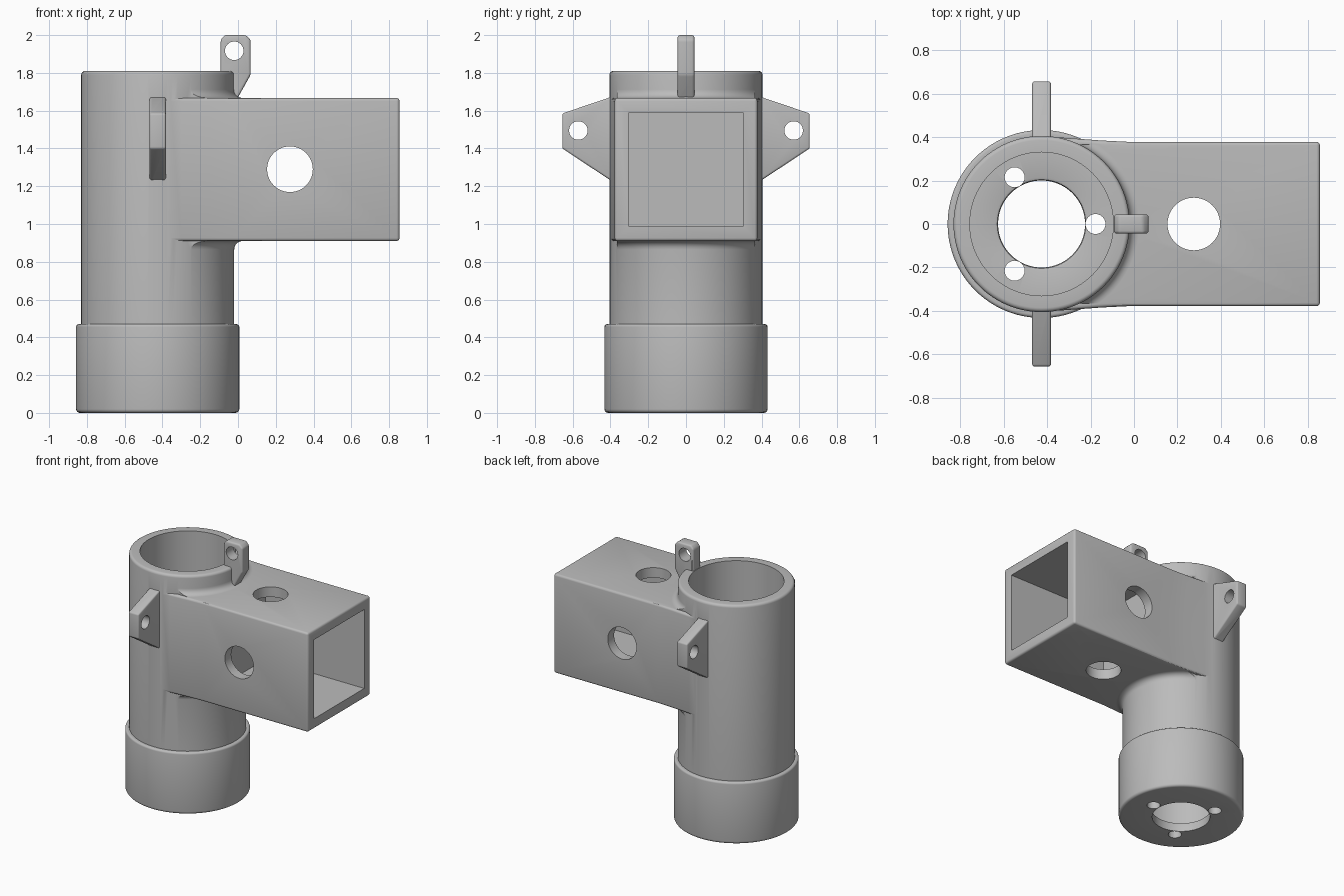
import bpy, bmesh, math
from mathutils import Matrix, Vector

if "Cube" in bpy.data.objects:
    bpy.data.objects.remove(bpy.data.objects["Cube"], do_unlink=True)

CX = -0.425                      # axis of the upright tube
R_TUBE, R_COLLAR, R_BORE = 0.405, 0.432, 0.33
BOX_LOW, BOX_TOP = 0.91, 1.667

grey = bpy.data.materials.new("plain grey")
grey.use_nodes = True
grey.diffuse_color = (0.5, 0.5, 0.5, 1)
grey.node_tree.nodes["Principled BSDF"].inputs["Base Color"].default_value = grey.diffuse_color


def finish(name, bm):
    bmesh.ops.recalc_face_normals(bm, faces=bm.faces)
    mesh = bpy.data.meshes.new(name)
    bm.to_mesh(mesh)
    bm.free()
    mesh.materials.append(grey)
    obj = bpy.data.objects.new(name, mesh)
    bpy.context.collection.objects.link(obj)
    return obj


def apply(obj, mod):
    bpy.context.view_layer.objects.active = obj
    bpy.ops.object.modifier_apply(modifier=mod.name)


def combine(obj, other, operation):
    mod = obj.modifiers.new("join", 'BOOLEAN')
    mod.object, mod.operation, mod.solver = other, operation, 'EXACT'
    apply(obj, mod)
    bpy.data.objects.remove(other, do_unlink=True)


def lathe(name, profile, steps=96):
    """Revolve a closed (radius, z) outline about the tube axis."""
    bm = bmesh.new()
    rings = []
    for i in range(steps):
        a = math.tau * i / steps
        rings.append([bm.verts.new((CX + r * math.cos(a), r * math.sin(a), z)) for r, z in profile])
    n = len(profile)
    for i in range(steps):
        a, b = rings[i], rings[(i + 1) % steps]
        for j in range(n):
            k = (j + 1) % n
            bm.faces.new((a[j], b[j], b[k], a[k]))
    return finish(name, bm)


def prism(name, points, direction, bevel=0.0):
    """Extrude a flat outline, then round its edges."""
    bm = bmesh.new()
    face = bm.faces.new([bm.verts.new(p) for p in points])
    out = bmesh.ops.extrude_face_region(bm, geom=[face])["geom"]
    moved = [v for v in out if isinstance(v, bmesh.types.BMVert)]
    bmesh.ops.translate(bm, verts=moved, vec=direction)
    obj = finish(name, bm)
    if bevel:
        mod = obj.modifiers.new("round", 'BEVEL')
        mod.width, mod.segments, mod.limit_method = bevel, 3, 'ANGLE'
        mod.angle_limit = math.radians(25)
        apply(obj, mod)
    return obj


def block(name, x, y, z):
    base = [(x[0], y[0], z[0]), (x[1], y[0], z[0]), (x[1], y[1], z[0]), (x[0], y[1], z[0])]
    return prism(name, base, (0, 0, z[1] - z[0]))


def drill(obj, centre, axis, radius, length, sides=48):
    bm = bmesh.new()
    turn = Vector((0, 0, 1)).rotation_difference(Vector(axis)).to_matrix().to_4x4()
    bmesh.ops.create_cone(bm, cap_ends=True, segments=sides, radius1=radius, radius2=radius,
                          depth=length, matrix=Matrix.Translation(centre) @ turn)
    combine(obj, finish("drill", bm), 'DIFFERENCE')


def round_corner(r, z, size, up):
    """Arc for an outer top (up=1) or bottom (up=-1) edge of a lathe outline."""
    arc = [(r - size + size * math.cos(t), z + up * (size * math.sin(t) - size))
           for t in (math.pi / 8 * i for i in range(5))]
    return arc if up > 0 else arc[::-1]


# Upright tube with a wider foot collar and a holed floor
FLOOR = 0.07
profile = [(0.2, 0)] + round_corner(R_COLLAR, 0, 0.02, -1) + round_corner(R_COLLAR, 0.47, 0.015, 1)
profile += [(R_TUBE, 0.47)] + round_corner(R_TUBE, 1.81, 0.02, 1)
profile += [(R_BORE, 1.81), (R_BORE, FLOOR), (0.215, FLOOR), (0.204, FLOOR - 0.004), (0.2, FLOOR - 0.015)]
body = lathe("tube_bracket", profile)

# Square side arm, flaring slightly into the tube
half = [(-0.40, 0.402), (-0.30, 0.395), (-0.15, 0.384), (-0.03, 0.378), (0.855, 0.378)]
outline = [(x, -y, BOX_LOW) for x, y in half] + [(x, y, BOX_LOW) for x, y in reversed(half)]
arm = prism("side_arm", outline, (0, 0, BOX_TOP - BOX_LOW), 0.016)

# Curved fillets where the arm meets the tube, above and below
for z, up in ((BOX_TOP, 1), (BOX_LOW, -1)):
    h = 0.045
    curve = [(R_TUBE + h - h * math.sin(t), z + up * (h - h * math.cos(t)))
             for t in (math.pi / 10 * i for i in range(6))]
    sunk = z - up * 0.03
    ring = lathe("fillet", [(R_TUBE - 0.03, sunk), (R_TUBE + h, sunk)] + curve + [(R_TUBE - 0.03, z + up * h)])
    combine(ring, block("clip", (-0.4, 0.4), (-0.366, 0.366), (z - 0.1, z + 0.1)), 'INTERSECT')
    combine(arm, ring, 'UNION')

# Keep the arm outside the bore before joining
drill(arm, (CX, 0, 1.2), (0, 0, 1), 0.37, 2, 96)
combine(body, arm, 'UNION')

# Two side lugs
for s in (-1, 1):
    shape = [(0.36, 1.685), (0.655, 1.585), (0.655, 1.40), (0.36, 1.205)]
    lug = prism("side_lug", [(CX - 0.043, s * y, z) for y, z in shape], (0.086, 0, 0), 0.01)
    drill(lug, (CX, s * 0.57, 1.495), (1, 0, 0), 0.049, 0.4, 32)
    combine(body, lug, 'UNION')

# Top lug standing on the rim
shape = [(-0.092, 1.6), (-0.092, 1.975), (-0.07, 2.0), (0.042, 2.0), (0.067, 1.975),
         (0.067, 1.79), (0.0, 1.67), (-0.03, 1.6)]
lug = prism("top_lug", [(x, -0.044, z) for x, z in shape], (0, 0.088, 0), 0.012)
drill(lug, (-0.02, 0, 1.917), (0, 1, 0), 0.049, 0.4, 32)
combine(body, lug, 'UNION')

# Hollow pocket in the arm and its cross holes
combine(body, block("pocket", (0.02, 1.0), (-0.302, 0.302), (0.988, 1.59)), 'DIFFERENCE')
drill(body, (0.275, 0, 1.29), (0, 1, 0), 0.121, 1)
drill(body, (0.275, 0, 1.29), (0, 0, 1), 0.121, 1)

# Three screw holes in the floor
for i in range(3):
    a = math.tau * i / 3
    drill(body, (CX + 0.248 * math.cos(a), 0.248 * math.sin(a), 0), (0, 0, 1), 0.046, 0.4, 24)

bpy.ops.object.select_all(action='DESELECT')
body.select_set(True)
bpy.context.view_layer.objects.active = body
bpy.ops.object.shade_smooth_by_angle(angle=math.radians(30))
